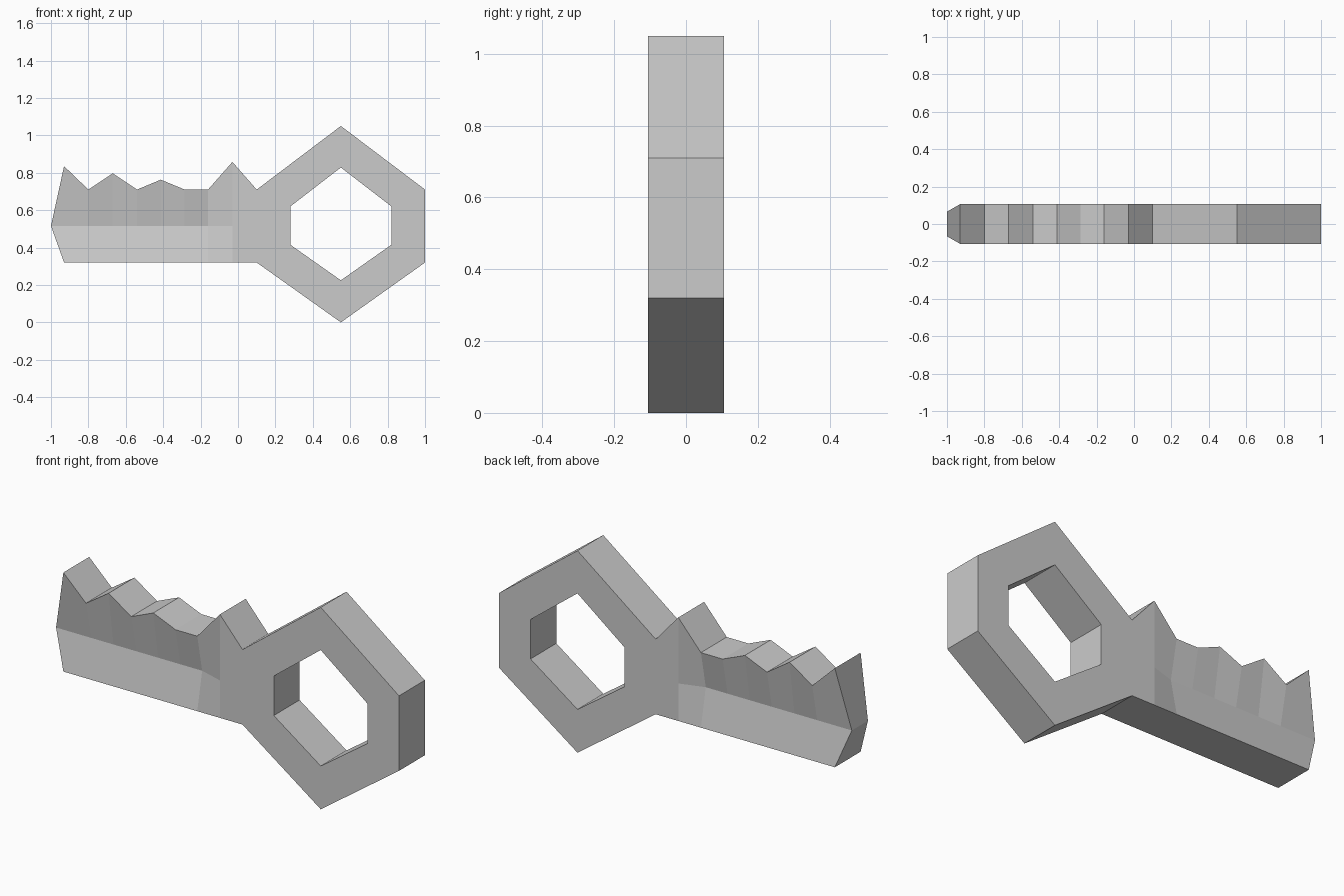
import bpy, bmesh

if "Cube" in bpy.data.objects:
    bpy.data.objects.remove(bpy.data.objects["Cube"])

HALF = 0.106    # half thickness of the key
GROOVE = 0.066  # half thickness at the bottom of the blade groove
MID, LOW, HIGH = 0.515, 0.32, 0.71

bm = bmesh.new()


def face(*points):
    bm.faces.new([bm.verts.new(p) for p in points])


def at(profile, y):
    return [(x, y, z) for x, z in profile]


# Bow: hexagonal ring, open on the side that meets the blade
outer = [(0.10, HIGH), (0.55, 1.05), (1.0, HIGH), (1.0, LOW), (0.55, 0.0), (0.10, LOW)]
inner = [(0.28, 0.62), (0.55, 0.828), (0.82, 0.62), (0.82, 0.415), (0.55, 0.225), (0.28, 0.415)]
of, ob, nf, nb = at(outer, -HALF), at(outer, HALF), at(inner, -HALF), at(inner, HALF)
for i in range(6):
    j = (i + 1) % 6
    face(of[i], of[j], nf[j], nf[i])
    face(ob[j], ob[i], nb[i], nb[j])
    face(nf[i], nf[j], nb[j], nb[i])
    if i != 5:
        face(of[j], of[i], ob[i], ob[j])

# Blade: toothed top edge, grooved sides, pointed tip
teeth = [(-0.93, 0.835), (-0.80, HIGH), (-0.67, 0.797), (-0.54, HIGH), (-0.413, 0.763),
         (-0.285, HIGH), (-0.16, HIGH), (-0.03, 0.858), (0.10, HIGH)]
top, mid, low = [], [], []
for k, (x, z) in enumerate(teeth):
    top.append([(x, s * HALF, z) for s in (-1, 1)])
    low.append([(x, s * HALF, LOW) for s in (-1, 1)])
    depth = GROOVE if k < 7 else HALF
    mid.append([(-1.0 if k == 0 else x, s * depth, MID) for s in (-1, 1)])

last = len(teeth) - 1
for k in range(last):
    face(top[k][0], top[k + 1][0], top[k + 1][1], top[k][1])
    face(low[k][1], low[k + 1][1], low[k + 1][0], low[k][0])
    for s in (0, 1):
        if k < last - 1:
            face(top[k][s], mid[k][s], mid[k + 1][s], top[k + 1][s])
            face(mid[k][s], low[k][s], low[k + 1][s], mid[k + 1][s])
        else:
            face(top[k][s], mid[k][s], low[k][s], low[last][s], top[last][s])
face(top[0][0], top[0][1], mid[0][1], mid[0][0])
face(mid[0][0], mid[0][1], low[0][1], low[0][0])

# Weld both parts into one closed key
bmesh.ops.remove_doubles(bm, verts=bm.verts, dist=0.0005)
bmesh.ops.recalc_face_normals(bm, faces=bm.faces)
mesh = bpy.data.meshes.new("key")
bm.to_mesh(mesh)
bm.free()
bpy.context.collection.objects.link(bpy.data.objects.new("key", mesh))
